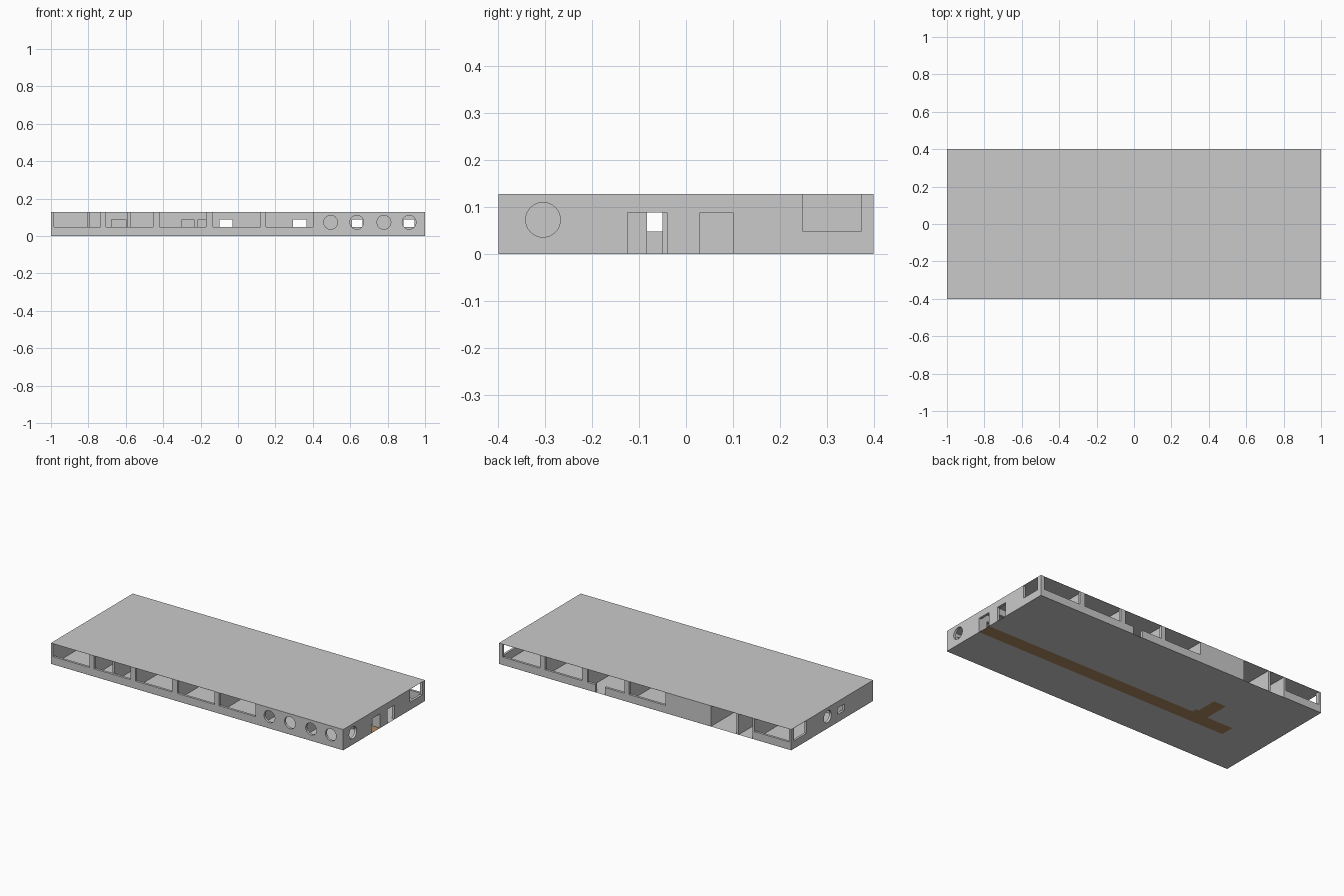
import bpy, bmesh, math
from mathutils import Matrix, Vector

if "Cube" in bpy.data.objects:
    bpy.data.objects.remove(bpy.data.objects["Cube"])

H = 0.1275          # wall height
SILL, DOOR = 0.048, 0.088
T = 0.015           # wall thickness


def material(name, rgb):
    m = bpy.data.materials.new(name)
    m.diffuse_color = (*rgb, 1)
    m.use_nodes = True
    m.node_tree.nodes["Principled BSDF"].inputs["Base Color"].default_value = m.diffuse_color
    return m


grey = material("light grey", (0.59, 0.59, 0.59))
brown = material("brown corridor floor", (0.42, 0.26, 0.12))


def add_box(bm, lo, hi):
    lo, hi = Vector(lo), Vector(hi)
    mat = Matrix.Translation((lo + hi) / 2) @ Matrix.Diagonal((*(hi - lo), 1))
    bmesh.ops.create_cube(bm, size=1, matrix=mat)


def make(name, bm, mats=(grey,)):
    me = bpy.data.meshes.new(name)
    bm.to_mesh(me)
    bm.free()
    for m in mats:
        me.materials.append(m)
    ob = bpy.data.objects.new(name, me)
    bpy.context.collection.objects.link(ob)
    return ob


def wall(name, axis, a, b, pos, openings=(), portholes=()):
    """Wall along axis from a to b, its thickness starting at pos.
    openings: (start, end, bottom, top); portholes: centres."""
    def pt(s, t, z):
        return (s, t, z) if axis == 'x' else (t, s, z)
    bm = bmesh.new()
    add_box(bm, pt(a, pos, 0.0004), pt(b, pos + T, H))
    ob = make(name, bm)
    if not openings and not portholes:
        return ob
    bm = bmesh.new()
    for s, e, z0, z1 in openings:
        add_box(bm, pt(s, pos - 0.02, z0), pt(e, pos + T + 0.02, z1))
    for c in portholes:
        rot = Matrix.Rotation(math.pi / 2, 4, 'X' if axis == 'x' else 'Y')
        bmesh.ops.create_cone(bm, cap_ends=True, segments=32, radius1=0.037, radius2=0.037, depth=0.06,
                              matrix=Matrix.Translation(pt(c, pos + T / 2, 0.073)) @ rot)
    cutter = make("cutter", bm)
    cutter.hide_render = True
    mod = ob.modifiers.new("openings", 'BOOLEAN')
    mod.operation, mod.solver, mod.object = 'DIFFERENCE', 'EXACT', cutter
    mod.use_self = True
    bpy.context.view_layer.update()
    dg = bpy.context.evaluated_depsgraph_get()
    me = bpy.data.meshes.new_from_object(ob.evaluated_get(dg))
    ob.modifiers.clear()
    ob.data = me
    bpy.data.objects.remove(cutter)
    return ob


def window(s, e):
    return (s, e, SILL, 0.2)


def door(s, e):
    return (s, e, -0.05, DOOR)


# Outer walls
wall("front_wall", 'x', -1, 1, -0.4,
     [window(-0.985, -0.735), window(-0.705, -0.455), window(-0.42, -0.17),
      window(-0.135, 0.12), window(0.15, 0.40)],
     [0.495, 0.635, 0.78, 0.915])
wall("back_wall", 'x', -1, 1, 0.4 - T,
     [window(0.72, 0.975), window(0.43, 0.685), window(0.14, 0.395), window(-0.14, 0.11),
      door(0.275, 0.34), (-0.735, -0.45, -0.05, 0.2), window(-0.985, -0.75)])
wall("right_wall", 'y', -0.4 + T, 0.4 - T, 1 - T,
     [door(-0.125, -0.04), door(0.03, 0.10), window(0.25, 0.373)], [-0.305])
wall("left_wall", 'y', -0.4 + T, 0.4 - T, -1,
     [(-0.118, -0.05, SILL, DOOR), window(0.25, 0.373)], [0.045])

# Corridor walls with doors
shared = [door(-0.1, -0.03), door(0.295, 0.365), door(0.61, 0.665), door(0.885, 0.945)]
wall("corridor_front_wall", 'x', -1 + T, 1 - T, -0.14,
     shared + [door(-0.675, -0.6), door(-0.3, -0.235), door(-0.215, -0.17)])
wall("corridor_back_wall", 'x', -0.75, 1 - T, -0.04, shared + [door(-0.555, -0.45)])
wall("corridor_end_wall", 'y', -0.125, -0.04, -0.75, [door(-0.083, -0.05)])

# Partitions between the front rooms
for i, x in enumerate((-0.728, -0.59, -0.445, -0.16, 0.128, 0.413, 0.698)):
    wall(f"front_partition_{i + 1}", 'y', -0.4 + T, -0.14, x)
wall("front_left_closet_wall", 'y', -0.25, -0.14, -0.79 - T)

# Partitions between the back rooms
for i, x in enumerate((-0.75, -0.45, -0.155, 0.118, 0.405, 0.695)):
    wall(f"back_partition_{i + 1}", 'y', -0.025, 0.4 - T, x)

# Entrance lobby
wall("lobby_wall", 'x', -0.735, -0.45, 0.12, [door(-0.55, -0.475)])
wall("lobby_partition", 'y', 0.135, 0.4, -0.64)

# Floor cut into a grid; corridor and lobby path cells are brown
xs = (-1, -0.735, -0.555, -0.47, -0.45, 1)
ys = (-0.4, -0.125, -0.04, -0.01, 0.12, 0.4)
bm = bmesh.new()
grid = [[bm.verts.new((x, y, 0)) for y in ys] for x in xs]
for i in range(5):
    for j in range(5):
        f = bm.faces.new((grid[i][j], grid[i + 1][j], grid[i + 1][j + 1], grid[i][j + 1]))
        c = f.calc_center_median()
        corridor = c.x > -0.735 and -0.125 < c.y < -0.04
        path = -0.555 < c.x < (-0.45 if c.y < -0.01 else -0.47) and -0.04 < c.y < 0.12
        f.material_index = 1 if corridor or path else 0
make("floor", bm, (grey, brown))

# Thin flat roof
bm = bmesh.new()
add_box(bm, (-1, -0.4, H), (1, 0.4, 0.1285))
make("roof", bm)
